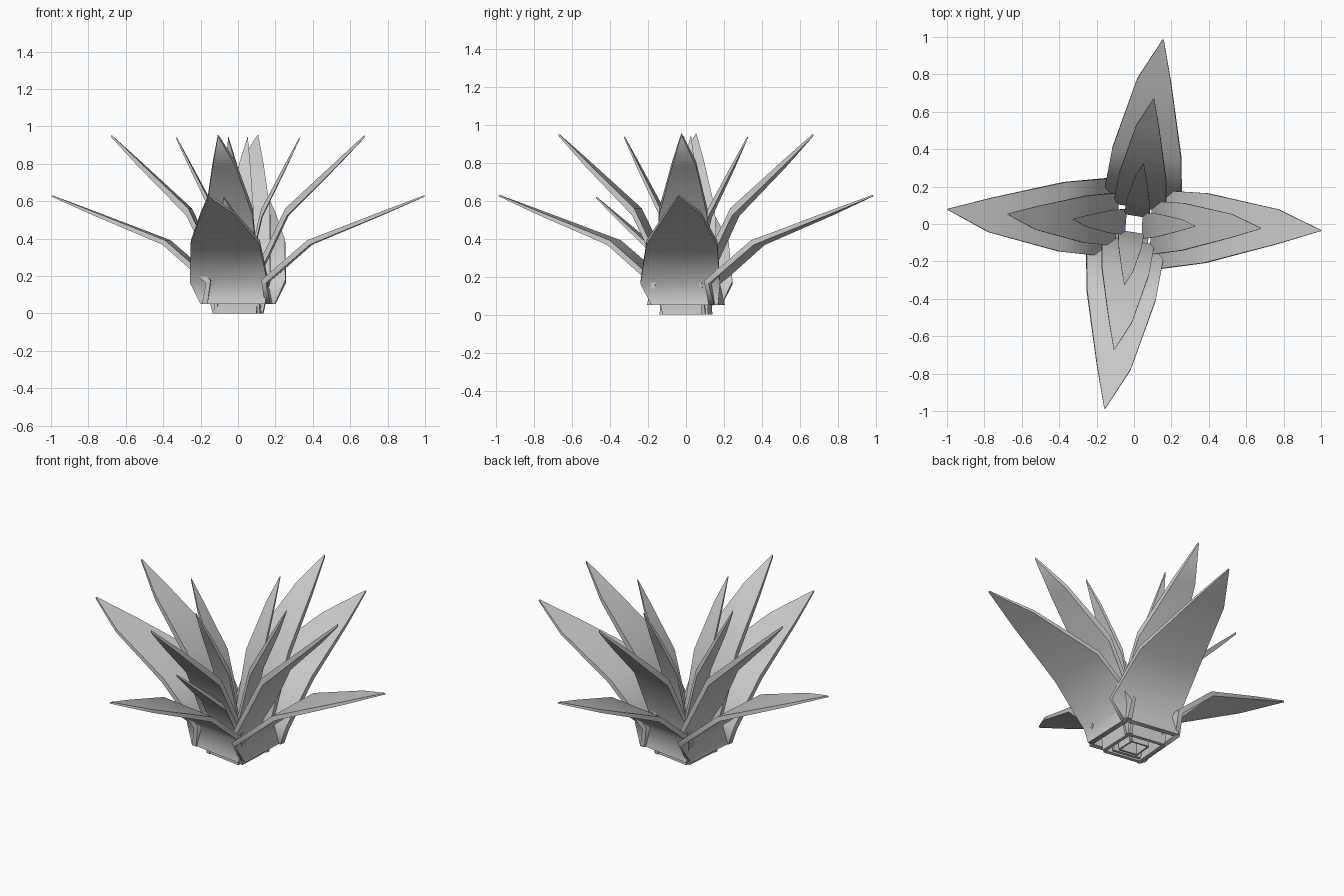
import bpy, bmesh
from math import radians, hypot
from mathutils import Matrix

if "Cube" in bpy.data.objects:
    bpy.data.objects.remove(bpy.data.objects["Cube"])

# Leaf stations: radius, height, left edge, right edge, thickness
STATIONS = [
    (0.165, 0.00, -0.175, 0.175, 0.030),
    (0.145, 0.12, -0.235, 0.185, 0.030),
    (0.385, 0.33, -0.195, 0.178, 0.028),
    (0.770, 0.485, -0.080, 0.105, 0.018),
    (0.998, 0.578, -0.003, 0.003, 0.008),
]


def leaf(name, angle, spread, rise, lift):
    """One solid bent blade, stretched to its layer and turned about z."""
    bm = bmesh.new()
    rings = []
    last = len(STATIONS) - 1
    for i, (r, z, lo, hi, t) in enumerate(STATIONS):
        a, b = STATIONS[max(i - 1, 0)], STATIONS[min(i + 1, last)]
        dr, dz = b[0] - a[0], b[1] - a[1]
        n = hypot(dr, dz)
        # offset across the blade, keeping the foot level
        ox, oz = (dz / n * t / 2, -dr / n * t / 2) if i else (t / 2, 0)
        rings.append([bm.verts.new((r + s * ox, y, z + s * oz))
                      for s, y in ((1, lo), (1, hi), (-1, hi), (-1, lo))])
    for p, q in zip(rings, rings[1:]):
        for k in range(4):
            m = (k + 1) % 4
            bm.faces.new((p[k], p[m], q[m], q[k]))
    bm.faces.new(rings[0])
    bm.faces.new(rings[-1])
    bmesh.ops.transform(bm, verts=bm.verts, matrix=(
        Matrix.Translation((0, 0, lift))
        @ Matrix.Rotation(radians(angle), 4, 'Z')
        @ Matrix.Diagonal((spread, spread, rise, 1))))
    bmesh.ops.recalc_face_normals(bm, faces=bm.faces)
    for f in bm.faces:
        f.smooth = True
    mesh = bpy.data.meshes.new(name)
    bm.to_mesh(mesh)
    bm.free()
    mesh.set_sharp_from_angle(angle=radians(68))
    ob = bpy.data.objects.new(name, mesh)
    bpy.context.collection.objects.link(ob)


# Three nested whorls of four leaves: spread, rise, lift
LAYERS = {"outer_leaf": (1.0, 1.0, 0.05),
          "middle_leaf": (0.68, 1.64, 0.0),
          "inner_leaf": (0.33, 1.62, 0.0)}
SIDES = {"right": -2, "back": 81, "left": 175.5, "front": 261}
for layer, dims in LAYERS.items():
    for side, angle in SIDES.items():
        leaf(f"{layer}_{side}", angle, *dims)

# Single short leaf tucked behind the front outer leaf
leaf("short_leaf_front", 261, 0.48, 1.07, 0.0)
